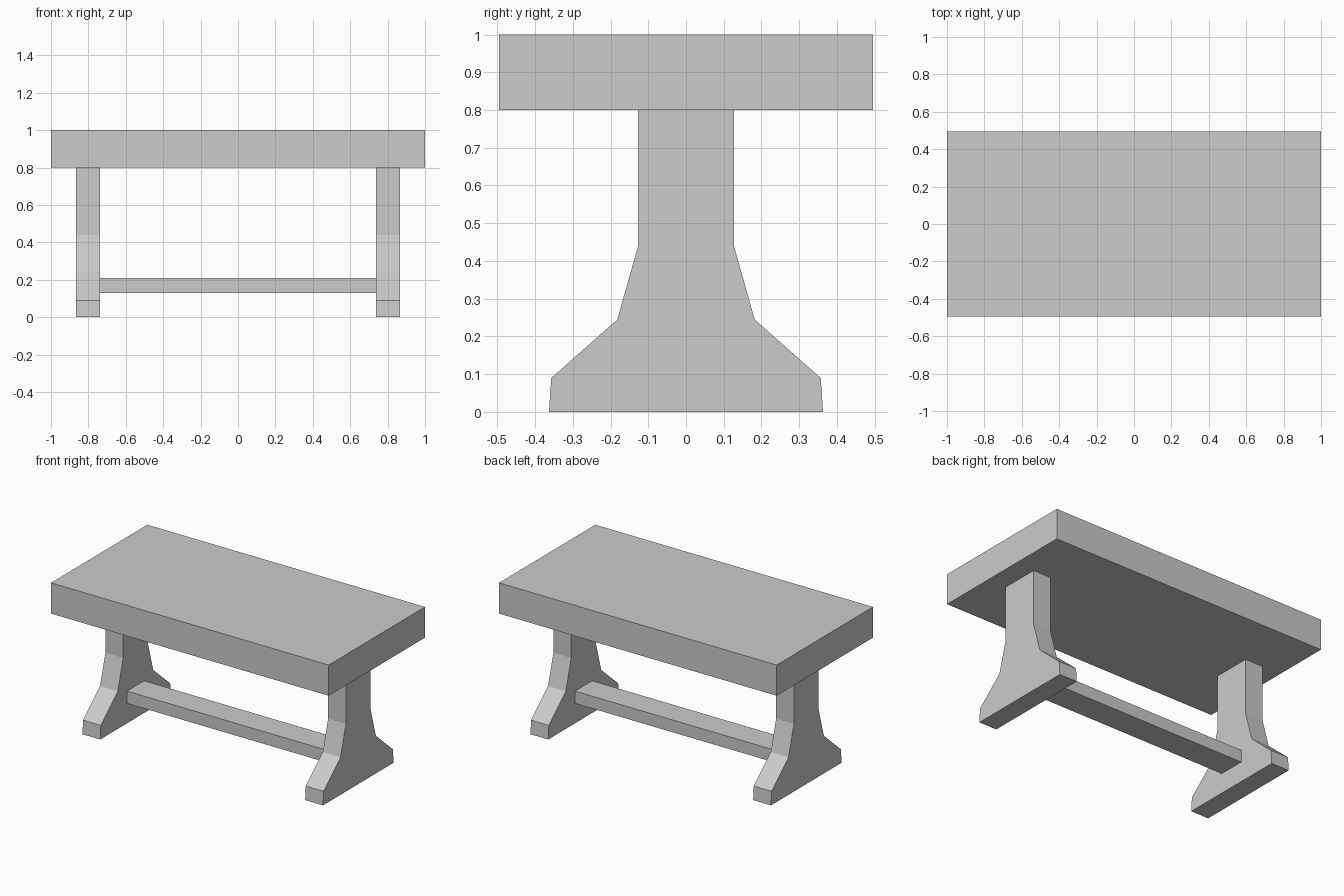
import bpy, bmesh

if "Cube" in bpy.data.objects:
    bpy.data.objects.remove(bpy.data.objects["Cube"])


def finish(name, bm):
    bmesh.ops.recalc_face_normals(bm, faces=bm.faces)
    mesh = bpy.data.meshes.new(name)
    bm.to_mesh(mesh)
    bm.free()
    obj = bpy.data.objects.new(name, mesh)
    bpy.context.collection.objects.link(obj)
    return obj


def box(name, size, z):
    bm = bmesh.new()
    bmesh.ops.create_cube(bm, size=1)
    bmesh.ops.scale(bm, vec=size, verts=bm.verts)
    bmesh.ops.translate(bm, vec=(0, 0, z), verts=bm.verts)
    return finish(name, bm)


def extruded_leg(name, half_profile, x0, x1):
    # Mirror the half profile across y = 0, then extrude along x
    outline = half_profile + [(-y, z) for y, z in reversed(half_profile)]
    bm = bmesh.new()
    face = bm.faces.new([bm.verts.new((x0, y, z)) for y, z in outline])
    ext = bmesh.ops.extrude_face_region(bm, geom=[face], use_keep_orig=True)
    moved = [v for v in ext["geom"] if isinstance(v, bmesh.types.BMVert)]
    bmesh.ops.translate(bm, vec=(x1 - x0, 0, 0), verts=moved)
    return finish(name, bm)


# Thick slab top
box("table_top", (2.0, 0.99, 0.2), 0.9)

# Flared trestle legs
LEG = [(0.363, 0.0), (0.357, 0.09), (0.182, 0.245), (0.127, 0.44), (0.127, 0.8)]
extruded_leg("left_leg", LEG, -0.866, -0.738)
extruded_leg("right_leg", LEG, 0.738, 0.866)

# Bar joining the legs
box("stretcher", (1.476, 0.176, 0.08), 0.17)
